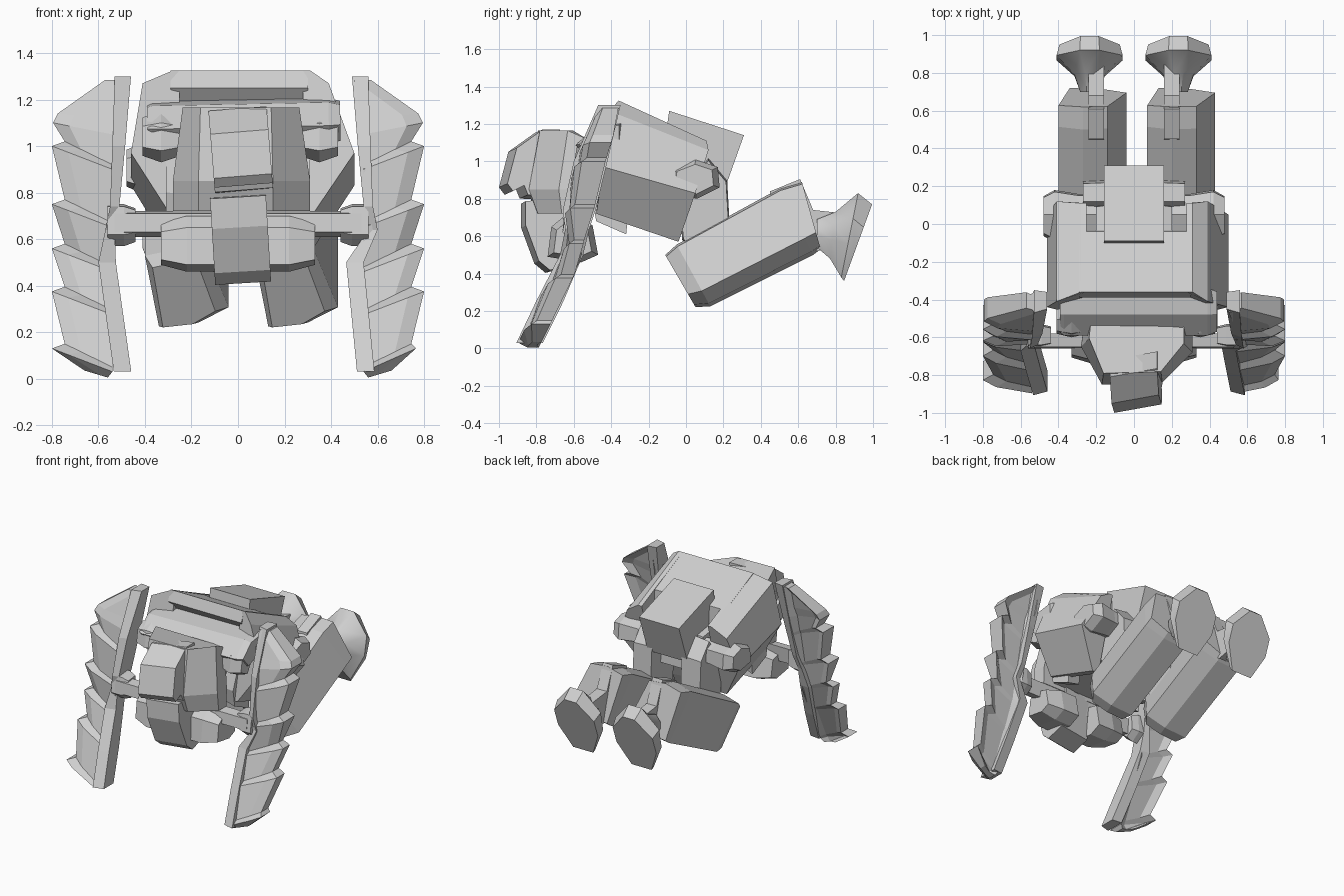
import bpy
import bmesh
import math
from mathutils import Vector

if "Cube" in bpy.data.objects:
    bpy.data.objects.remove(bpy.data.objects["Cube"], do_unlink=True)

grey = bpy.data.materials.new("light grey")
grey.use_nodes = True
grey.diffuse_color = (0.62, 0.62, 0.62, 1)
grey.node_tree.nodes["Principled BSDF"].inputs["Base Color"].default_value = grey.diffuse_color

SIDES = (("left", 1), ("right", -1))


def loft(name, rings, smooth=False):
    """Skin a list of equally long point rings and close both ends."""
    bm = bmesh.new()
    loops = [[bm.verts.new(point) for point in ring] for ring in rings]
    count = len(loops[0])
    for low, high in zip(loops, loops[1:]):
        for i in range(count):
            j = (i + 1) % count
            bm.faces.new((low[i], low[j], high[j], high[i]))
    bm.faces.new(loops[0])
    bm.faces.new(loops[-1])
    bmesh.ops.recalc_face_normals(bm, faces=bm.faces)
    mesh = bpy.data.meshes.new(name)
    bm.to_mesh(mesh)
    bm.free()
    mesh.materials.append(grey)
    part = bpy.data.objects.new(name, mesh)
    bpy.context.collection.objects.link(part)
    if smooth:
        bpy.ops.object.select_all(action="DESELECT")
        part.select_set(True)
        bpy.context.view_layer.objects.active = part
        bpy.ops.object.shade_smooth_by_angle(angle=math.radians(35))


def prism(name, outline, stations, yaw=0.0, roll=0.0):
    """Sweep a (y, z) outline along x; stations are (x, scale about its middle)."""
    points = [Vector(p) for p in outline]
    middle = sum(points, Vector((0, 0))) / len(points)
    rings = []
    for x, scale in stations:
        scaled = [middle + (p - middle) * scale for p in points]
        rings.append([(x - roll * (p.y - middle.y), p.x + yaw * x, p.y + roll * x)
                      for p in scaled])
    loft(name, rings)


def prism_pair(name, outline, stations, shift=0.0):
    for label, side in SIDES:
        placed = [(side * x + shift, scale) for x, scale in stations]
        prism(label + "_" + name, outline, placed)


def interpolate(table, z):
    """Read the values of a table with falling heights at height z."""
    for upper, lower in zip(table, table[1:]):
        if z >= lower[0]:
            t = (upper[0] - z) / (upper[0] - lower[0])
            return [a + (b - a) * t for a, b in zip(upper[1:], lower[1:])]
    return table[-1][1:]


# Torso: core with an overhanging top plate, and the pelvis behind it
core = [(-.36, 1.325), (-.04, 1.175), (-.02, .72), (-.2, .72), (-.38, .8), (-.33, 1.17),
        (-.39, 1.25)]
prism("torso_core", core, [(-.29, 1), (.3, 1)])
pelvis = [(-.1, 1.05), (.1, 1.02), (.12, .75), (-.1, .7)]
prism("pelvis_block", pelvis, [(-.2, .9), (-.14, 1), (.14, 1), (.2, .9)])

# Shoulder slabs: cross section from the top edge, over the mid line, to the keel
sections = {"left": (.31, .39, .5, .33), "right": (-.28, -.41, -.46, -.3)}
front_edge = [(-.36, 1.325), (-.41, 1.27), (-.44, .97), (-.48, .72)]
back_edge = [(.11, 1.11), (.12, 1.06), (.05, .83), (-.04, .57)]
for label, section in sections.items():
    rings = []
    for edge in (front_edge, back_edge):
        ring = [(x, y, z) for x, (y, z) in zip(section, edge)]
        ring.append((section[0] * .9, *edge[-1]))
        ring.append((section[0] * .9, *edge[0]))
        rings.append(ring)
    loft(label + "_shoulder_slab", rings)

# Back pack
pack = [(-.09, 1.27), (.31, 1.14), (.21, .86), (.05, .86), (-.1, 1.2)]
prism("back_pack", pack, [(-.16, 1), (.16, 1)])

# Collar and cheek guards in front of the torso
collar = [(-.34, 1.2), (-.48, 1.18), (-.59, 1.08), (-.52, 1.0), (-.34, 1.05)]
prism("collar", collar, [(-.39, .9), (-.37, 1), (.39, 1), (.44, .85)], roll=.02)
guard = [(-.5, 1.15), (-.58, 1.1), (-.6, .98), (-.5, .93), (-.43, 1.05)]
prism_pair("cheek_guard", guard, [(.24, .7), (.34, 1), (.42, .75)], .01)
plate = [(-.42, 1.0), (-.5, .8), (-.48, .68), (-.32, .61), (-.3, .8)]
prism_pair("inner_plate", plate, [(.2, .8), (.31, 1)])
neck = [(-.62, 1.08), (-.3, 1.12), (-.3, .75), (-.62, .75)]
prism("neck_block", neck, [(-.2, 1), (.22, 1)])

# Chest wedge, narrower toward the front
wide = [(-.27, -.57), (.31, -.57), (.31, -.68), (.15, -.84), (-.17, -.85), (-.28, -.65)]
low = [(x, -.6 + (y + .6) * .8, .72) for x, y in wide]
middle = [(x, y, .85) for x, y in wide]
high = [(x * (.95 if y < -.7 else .85), y * .93, 1.12 if y > -.6 else 1.165) for x, y in wide]
loft("chest_wedge", [low, middle, high])

# Head box with sloping brow, turned a little
head = [(-.7, 1.16), (-.79, 1.16), (-.93, 1.06), (-.98, .87), (-.95, .83), (-.89, .86),
        (-.87, .81), (-.7, .8)]
prism("head", head, [(-.11, 1), (.14, 1)], yaw=.18, roll=.08)

# Belly block and its side lumps
belly = [(-.7, .79), (-.87, .78), (-.87, .65), (-.8, .46), (-.74, .41), (-.6, .45), (-.57, .74)]
prism("belly", belly, [(-.11, 1), (.13, 1)], yaw=.1, roll=.06)
lump = [(-.66, .7), (-.72, .65), (-.74, .49), (-.56, .46), (-.47, .5), (-.5, .66)]
prism_pair("belly_side", lump, [(.09, 1), (.22, 1), (.33, .75)])

# Cross bar and shield brackets
bar = [(-.58, .72), (-.65, .71), (-.66, .63), (-.59, .61)]
prism("cross_bar", bar, [(-.53, 1), (.53, 1)])
bracket = [(-.54, .75), (-.64, .74), (-.66, .62), (-.6, .57), (-.53, .62)]
prism_pair("shield_bracket", bracket, [(.44, .8), (.49, 1), (.56, 1)])

# Long notched shields: height, front y, back y
spine = [(1.3, -.46, -.36), (1.2, -.5, -.37), (1.0, -.59, -.43), (.75, -.65, -.49),
         (.6, -.63, -.54), (.45, -.68, -.57), (.2, -.82, -.69), (0, -.91, -.79)]
teeth = [1.0, .75, .56, .375, .13]


def shield_ring(side, z, inner, outer, inset=0.0, slant=0.1):
    """A slanted slice: the outer edge sits at z, the inner edge lower."""
    ring = []
    for x, depth in ((inner, 0), (outer - .07, 0), (outer, .2),
                     (outer, 1), (outer - .06, .75), (inner + .04, .75), (inner, 1)):
        height = z - slant * (outer - x) / (outer - inner)
        front, back = interpolate(spine, height)
        ring.append((side * x, front + inset * (1 - depth) + (back - front) * depth, height))
    return ring


strip = [(1.3, .46, .53), (1, .485, .54), (.74, .51, .55), (.64, .53, .57),
         (.5, .495, .57), (.25, .49, .565), (.03, .485, .56)]
for label, side in SIDES:
    rings = [shield_ring(side, 1.285, .53, .57, 0, 0), shield_ring(side, 1.14, .53, .775, 0, .02),
             shield_ring(side, 1.1, .54, .795, 0, .05)]
    for z in teeth:
        tip = .765 if side > 0 and z < .2 else .8
        rings.append(shield_ring(side, z + .02, .54, .745, .025))
        rings.append(shield_ring(side, z, .54, tip))
    rings.append(shield_ring(side, .035, .56, .66, .06, .03))
    loft(label + "_shield", rings)
    rings = []
    for z, a, b in strip:
        # The upper half sits further out on the left; the lower half leans sideways
        shift = (.03 if side > 0 else 0) if z > .6 else side * .12 * (.25 - z)
        front, back = interpolate(spine, z)
        a, b = side * (a + shift), side * (b + shift)
        rings.append([(a, front + .01, z), (b, front - .01, z), (b, back + .01, z), (a, back, z)])
    loft(label + "_shield_inner_strip", rings)

# Hip pods and links down to the legs
pod = [(-.08, .96), (.05, 1.01), (.17, .97), (.18, .86), (.06, .8), (-.1, .83)]
prism_pair("hip_pod", pod, [(.18, .8), (.3, .85), (.42, 1), (.48, .75)])
link = [(.12, 1.02), (.22, .9), (.24, .55), (.1, .42), (-.02, .58), (-.04, .8)]
prism_pair("hip_link", link, [(.12, 1), (.27, .95)])

# Heavy leg boxes, both rolled the same way: across, depth below the top edge
leg_corners = [(.07, .08), (.2, 0), (.33, .03), (.43, .75), (.3, .95), (.13, 1)]
leg_ends = [((-.12, .515), (.06, .205)), ((-.05, .555), (.13, .225)),
            ((.5, .855), (.68, .5)), ((.62, .89), (.72, .53))]
for label, shift in (("left", 0), ("right", -.47)):
    rings = []
    for number, (top, bottom) in enumerate(leg_ends):
        ring = []
        for across, depth in leg_corners:
            if number == 0:
                across, depth = .2 + (across - .2) * .75, .5 + (depth - .5) * .9
            spot = Vector(top).lerp(Vector(bottom), depth)
            ring.append((across + shift, spot.x, spot.y))
        rings.append(ring)
    loft(label + "_leg", rings)
ankle = [(.44, .72), (.45, .84), (.61, .905), (.68, .74), (.86, .72), (.86, .55), (.7, .52)]
prism_pair("ankle", ankle, [(.16, 1), (.24, 1)])

# Flared feet: neck, rim and slanted sole as eight sided rings: top, bottom, half width
foot = [((.7, .69), (.7, .54), .05), ((.8, .73), (.77, .48), .08),
        ((.92, .83), (.83, .38), .175), ((.995, .77), (.845, .36), .16)]
for label, side in SIDES:
    rings = []
    for top, bottom, width in foot:
        top, bottom = Vector(top), Vector(bottom)
        ring = []
        for across, along in ((.3, 0), (1, .3), (1, .6), (.5, 1)):
            ring.append((across, top.lerp(bottom, along)))
        ring += [(-across, spot) for across, spot in reversed(ring)]
        rings.append([(side * .235 + width * across, p.x, p.y) for across, p in ring])
    loft(label + "_foot", rings, smooth=True)
